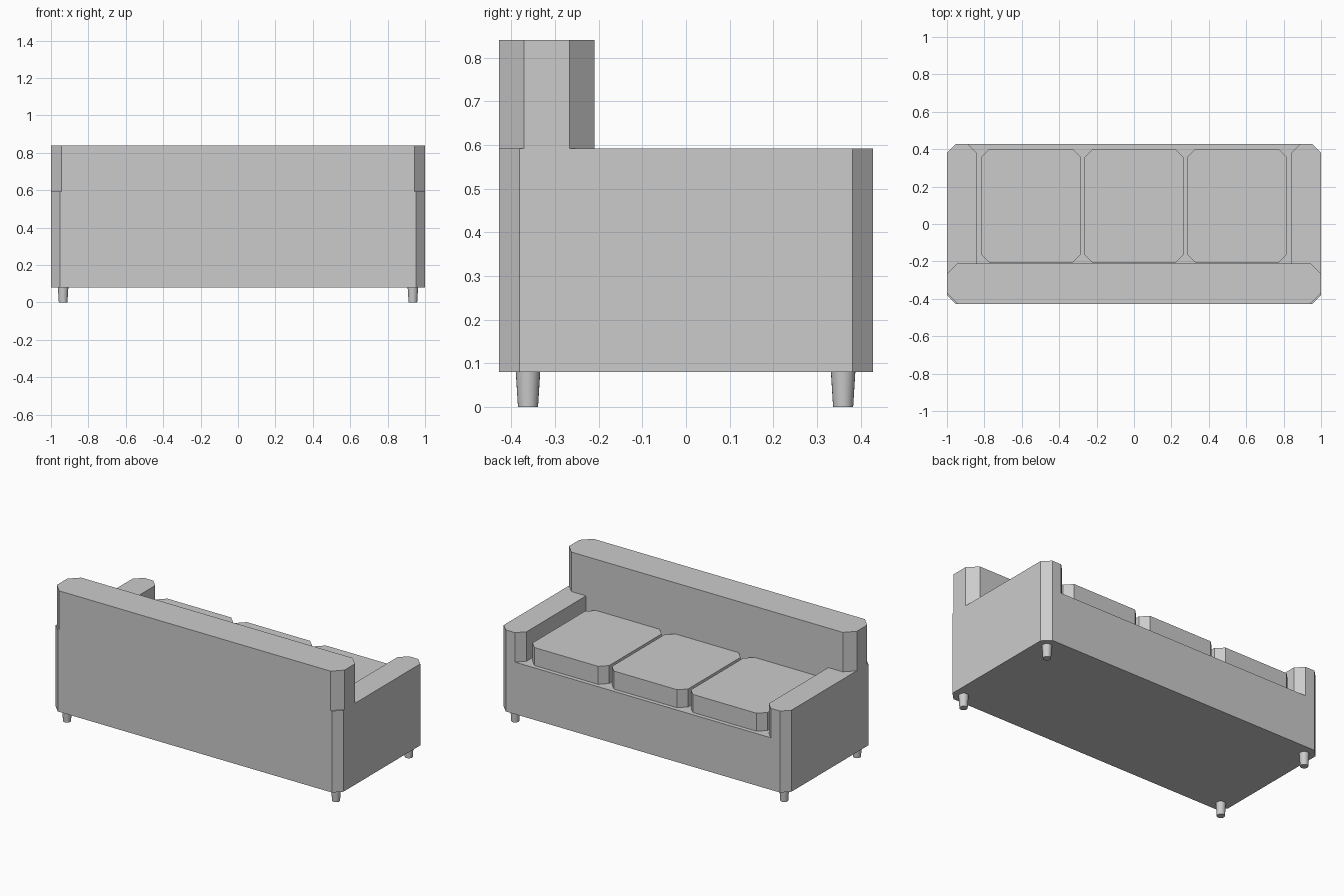
import bpy, bmesh

cube = bpy.data.objects.get("Cube")
if cube:
    bpy.data.objects.remove(cube, do_unlink=True)

grey = bpy.data.materials.new("light grey")
grey.use_nodes = True
colour = (0.6, 0.6, 0.6, 1)
grey.diffuse_color = colour
grey.node_tree.nodes["Principled BSDF"].inputs["Base Color"].default_value = colour


def block(name, x, y, z, cut):
    """Upright box with its vertical edges cut at 45 degrees."""
    (x0, x1), (y0, y1), (z0, z1) = x, y, z
    bm = bmesh.new()
    bmesh.ops.create_cube(bm, size=1)
    for v in bm.verts:
        v.co = (x1 if v.co.x > 0 else x0, y1 if v.co.y > 0 else y0, z1 if v.co.z > 0 else z0)
    upright = [e for e in bm.edges if abs(e.verts[0].co.z - e.verts[1].co.z) > 0.01]
    bmesh.ops.bevel(bm, geom=upright, offset=cut, segments=1, affect="EDGES")
    mesh = bpy.data.meshes.new(name)
    bm.to_mesh(mesh)
    bm.free()
    mesh.materials.append(grey)
    obj = bpy.data.objects.new(name, mesh)
    bpy.context.collection.objects.link(obj)
    return obj


BACK, FRONT = -0.428, 0.428
DECK, ARM_TOP, FLOOR = 0.407, 0.592, 0.08

# Body
block("base", (-1, 1), (BACK, FRONT), (FLOOR, DECK), 0.047)
block("backrest", (-1, 1), (BACK, -0.21), (DECK, 0.84), 0.057)
block("right_arm", (-1, -0.842), (BACK, FRONT), (DECK, ARM_TOP), 0.047)
block("left_arm", (0.842, 1), (BACK, FRONT), (DECK, ARM_TOP), 0.047)

# Seat cushions
for name, x in (("right", (-0.817, -0.284)), ("middle", (-0.265, 0.265)), ("left", (0.284, 0.817))):
    block(name + "_cushion", x, (-0.208, 0.402), (DECK, 0.52), 0.045)

# Tapered round legs
for side, x in (("right", -0.935), ("left", 0.935)):
    for end, y in (("back", -0.362), ("front", 0.36)):
        bpy.ops.mesh.primitive_cone_add(vertices=24, radius1=0.023, radius2=0.028, depth=FLOOR,
                                        location=(x, y, FLOOR / 2))
        leg = bpy.context.object
        leg.name = f"{side}_{end}_leg"
        leg.data.materials.append(grey)
        bpy.ops.object.shade_smooth_by_angle()
